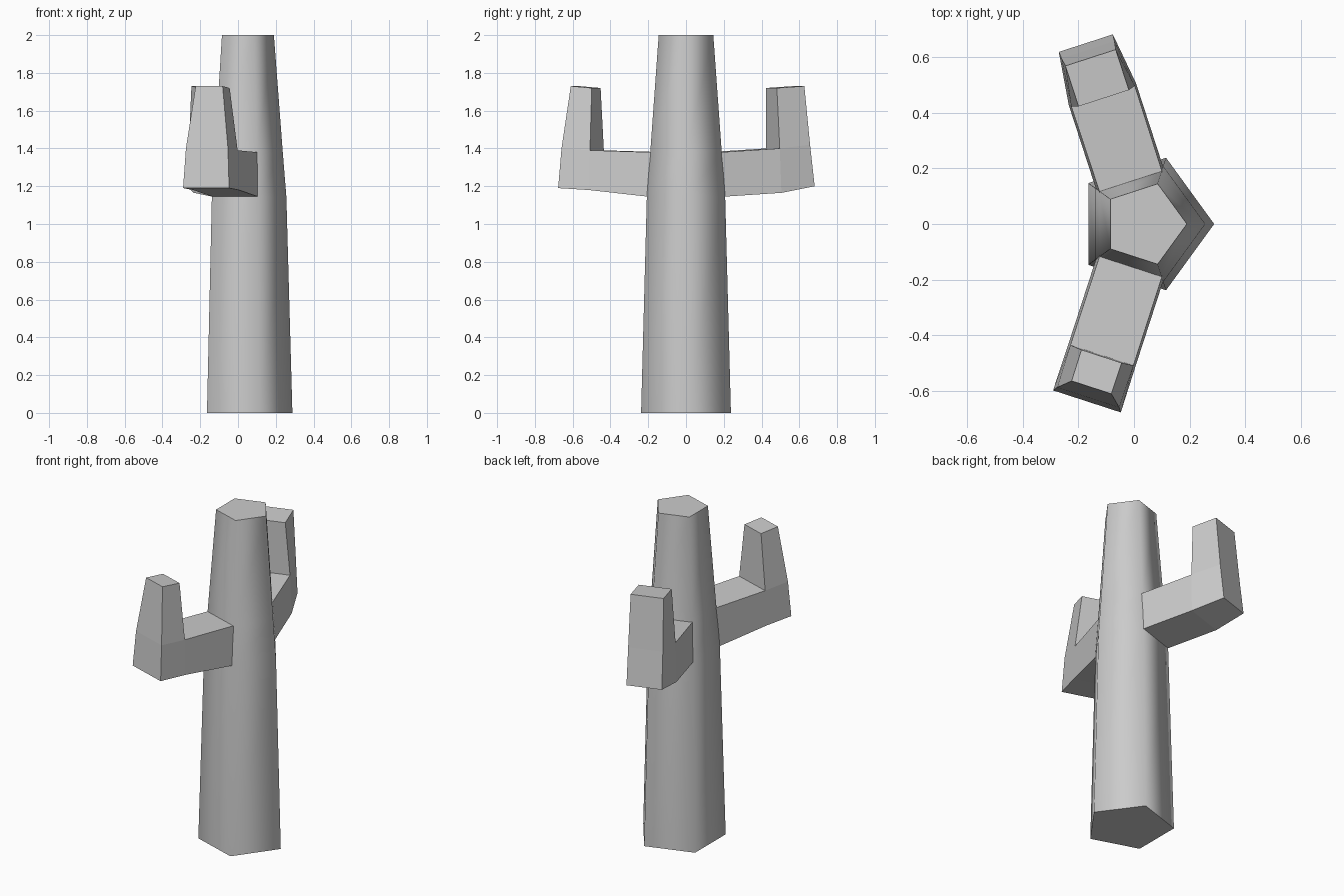
import bpy, bmesh, math

if "Cube" in bpy.data.objects:
    bpy.data.objects.remove(bpy.data.objects["Cube"])

CX = 0.038  # trunk axis


def make_object(name, verts, faces, smooth_sides=False):
    mesh = bpy.data.meshes.new(name)
    bm = bmesh.new()
    vs = [bm.verts.new(v) for v in verts]
    for f in faces:
        bm.faces.new([vs[i] for i in f])
    bmesh.ops.recalc_face_normals(bm, faces=bm.faces)
    if smooth_sides:
        for f in bm.faces:
            f.smooth = len(f.verts) == 4
            if not f.smooth:
                for e in f.edges:
                    e.smooth = False
    bm.to_mesh(mesh)
    bm.free()
    obj = bpy.data.objects.new(name, mesh)
    bpy.context.collection.objects.link(obj)
    return obj


# Trunk: tapering five-sided column, (radius, height) per ring
rings = [(0.25, 0), (0.218, 1.145), (0.199, 1.38), (0.152, 2.0)]
verts = [(CX + r * math.cos(math.tau * i / 5), r * math.sin(math.tau * i / 5), z)
         for r, z in rings for i in range(5)]
faces = [(k * 5 + i, k * 5 + (i + 1) % 5, k * 5 + 5 + (i + 1) % 5, k * 5 + 5 + i)
         for k in range(len(rings) - 1) for i in range(5)]
faces += [tuple(range(5)), tuple(range(15, 20))]
make_object("trunk", verts, faces, smooth_sides=True)


# Arm: side outline as (distance from axis, half width, height), growing out of a trunk side
def arm(name, side, outline):
    a = math.radians(108)
    c, s = math.cos(a), math.sin(a)
    n = len(outline)
    verts = []
    for sign in (-1, 1):
        for d, w, z in outline:
            l = sign * w
            verts.append((CX + c * d + s * l, side * (s * d - c * l), z))
    # strips around the outline; the first edge (inside the trunk) stays open
    faces = [(i, (i + 1) % n, n + (i + 1) % n, n + i) for i in range(1, n)]
    # both cheeks: inner forearm, elbow, upright
    for o in (0, n):
        for q in ((0, 1, 2, 7), (7, 2, 3, 4), (7, 4, 5, 6)):
            faces.append(tuple(o + i for i in q))
    make_object(name, verts, faces)


# order: base bottom/top swapped so the open edge is 0-1
def outline(elbow_low, end_low, end_mid, tip_out, tip_in, elbow_top):
    return [(0.158, 0.118, 1.38), (0.172, 0.127, 1.145), elbow_low, end_low,
            end_mid, tip_out, tip_in, elbow_top]


arm("back_arm", 1, outline((0.49, 0.127, 1.165), (0.683, 0.102, 1.20),
                           (0.658, 0.10, 1.42), (0.628, 0.095, 1.73),
                           (0.475, 0.095, 1.72), (0.483, 0.12, 1.40)))
arm("front_arm", -1, outline((0.50, 0.127, 1.18), (0.67, 0.128, 1.19),
                             (0.655, 0.117, 1.40), (0.617, 0.075, 1.73),
                             (0.50, 0.076, 1.72), (0.496, 0.119, 1.39)))
